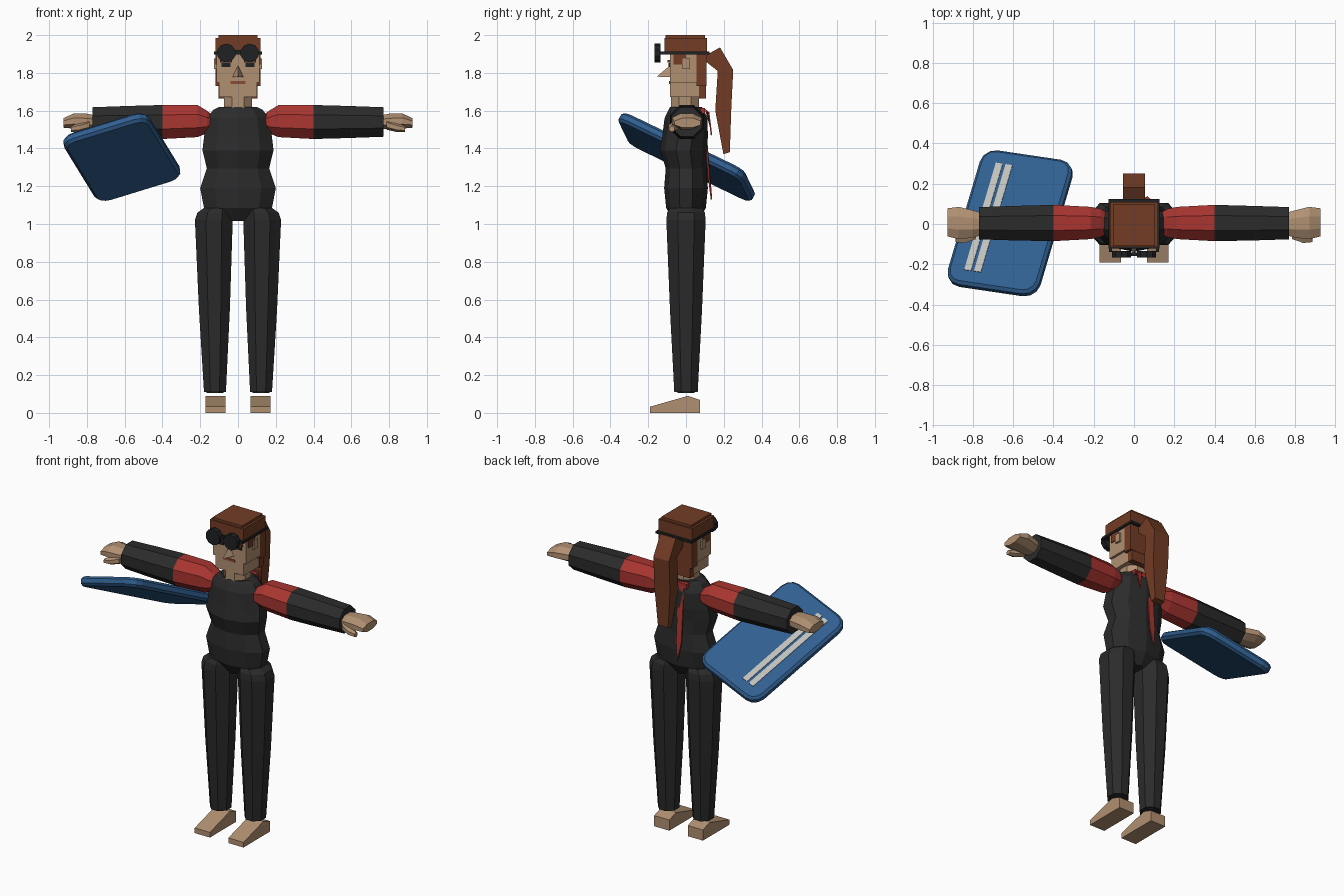
import bpy, bmesh
from math import pi, cos, sin
from mathutils import Vector, Matrix

old = bpy.data.objects.get("Cube")
if old:
    bpy.data.objects.remove(old)


def material(name, r, g, b):
    m = bpy.data.materials.new(name)
    m.use_nodes = True
    m.diffuse_color = (r, g, b, 1)
    m.node_tree.nodes["Principled BSDF"].inputs["Base Color"].default_value = (r, g, b, 1)
    return m


SKIN = material("skin", .44, .28, .17)
BLACK = material("black cloth", .024, .024, .024)
RED = material("red cloth", .40, .036, .03)
BLUE = material("board blue", .03, .115, .28)
GREY = material("stripe grey", .52, .52, .50)
HAIR = material("auburn hair", .17, .045, .018)
DARK = material("goggle black", .014, .015, .017)
MOUTH = material("lips", .27, .07, .035)


def finish(bm, name, *mats):
    bmesh.ops.recalc_face_normals(bm, faces=bm.faces)
    mesh = bpy.data.meshes.new(name)
    bm.to_mesh(mesh)
    bm.free()
    for m in mats:
        mesh.materials.append(m)
    ob = bpy.data.objects.new(name, mesh)
    bpy.context.collection.objects.link(ob)
    return ob


def box(name, mat, x0, x1, y0, y1, z0, z1):
    bm = bmesh.new()
    bmesh.ops.create_cube(bm, size=1)
    for v in bm.verts:
        v.co = ((x0 + x1) / 2 + v.co.x * (x1 - x0),
                (y0 + y1) / 2 + v.co.y * (y1 - y0),
                (z0 + z1) / 2 + v.co.z * (z1 - z0))
    return finish(bm, name, mat)


def loft(name, mats, rings, axis="z", sides=8, rule=None):
    """Skin flat-sided rings of (centre, radius_a, radius_b) along x or z."""
    bm = bmesh.new()
    k = 1 / cos(pi / sides)
    loops = []
    for c, ra, rb in rings:
        loop = []
        for i in range(sides):
            t = 2 * pi * (i + .5) / sides
            a, b = ra * k * cos(t), rb * k * sin(t)
            off = (a, b, 0) if axis == "z" else (0, a, b)
            loop.append(bm.verts.new(Vector(c) + Vector(off)))
        loops.append(loop)
    for p, q in zip(loops, loops[1:]):
        for i in range(sides):
            j = (i + 1) % sides
            bm.faces.new((p[i], p[j], q[j], q[i]))
    bm.faces.new(loops[0])
    bm.faces.new(loops[-1])
    if rule:
        for f in bm.faces:
            f.material_index = rule(f.calc_center_median())
    return finish(bm, name, *mats)


def prism(name, mat, outline, x0, x1):
    """Extrude a side outline of (y, z) points across x."""
    bm = bmesh.new()
    f = bm.faces.new([bm.verts.new((x0, y, z)) for y, z in outline])
    new = bmesh.ops.extrude_face_region(bm, geom=[f])["geom"]
    for v in new:
        if isinstance(v, bmesh.types.BMVert):
            v.co.x = x1
    return finish(bm, name, mat)


# Torso: hips, waist, bust and collar
loft("torso", [BLACK], [
    ((0, 0, 1.015), .04, .06), ((0, 0, 1.085), .18, .10), ((0, 0, 1.19), .20, .11),
    ((0, 0, 1.295), .165, .102), ((0, -.015, 1.39), .188, .117), ((0, -.005, 1.46), .18, .115),
    ((0, 0, 1.56), .165, .108), ((0, 0, 1.605), .13, .088), ((0, 0, 1.62), .10, .08)], sides=10)
loft("neck", [SKIN], [((0, -.005, 1.58), .075, .075), ((0, -.005, 1.69), .075, .075)])

for s, side in ((1, "left"), (-1, "right")):
    # Arm with red upper sleeve and black lower sleeve
    loft(side + "_sleeve", [RED, BLACK], [
        ((s * .14, .005, 1.54), .055, .04), ((s * .165, .005, 1.54), .07, .06),
        ((s * .215, .005, 1.545), .08, .085), ((s * .40, .005, 1.54), .09, .09),
        ((s * .58, .004, 1.54), .086, .085), ((s * .77, .004, 1.54), .08, .078)],
        axis="x", rule=lambda c: int(abs(c.x) > .40))
    # Hand with fingers and thumb
    loft(side + "_hand", [SKIN], [
        ((s * .755, 0, 1.54), .055, .035), ((s * .80, 0, 1.542), .068, .042),
        ((s * .87, .005, 1.545), .08, .04), ((s * .925, .008, 1.535), .07, .025)],
        axis="x")
    loft(side + "_thumb", [SKIN], [
        ((s * .785, -.05, 1.525), .025, .022), ((s * .84, -.07, 1.51), .024, .02),
        ((s * .885, -.075, 1.503), .015, .014)], axis="x", sides=6)
    # Trouser leg
    loft(side + "_leg", [BLACK], [
        ((s * .122, 0, .11), .058, .062), ((s * .125, 0, .55), .082, .085),
        ((s * .128, 0, 1.02), .10, .104), ((s * .122, 0, 1.06), .093, .10),
        ((s * .11, 0, 1.085), .07, .085)])
    loft(side + "_ankle", [BLACK], [
        ((s * .122, 0, .105), .045, .045), ((s * .122, 0, .125), .05, .05)])
    # Wedge-shaped foot
    prism(side + "_foot", SKIN, [(-.19, 0), (-.19, .033), (.01, .09), (.075, .068), (.075, 0)],
          s * .065, s * .172)
    # Ear, sideburn, eye and brow
    box(side + "_ear", SKIN, s * .10, s * .127, -.018, .02, 1.82, 1.875)
    box(side + "_sideburn", HAIR, s * .10, s * .12, -.065, 0, 1.845, 1.905)
    box(side + "_eye", DARK, s * .04, s * .088, -.092, -.08, 1.832, 1.852)
    box(side + "_brow", HAIR, s * .032, s * .095, -.098, -.08, 1.856, 1.868)
    # Round goggle lens
    bm = bmesh.new()
    bmesh.ops.create_cone(bm, cap_ends=True, segments=10, radius1=.05, radius2=.05, depth=.032,
                          matrix=Matrix.Translation((s * .062, -.15, 1.905))
                          @ Matrix.Rotation(pi / 2, 4, "X"))
    finish(bm, side + "_goggle_lens", DARK)
    box(side + "_goggle_arm", DARK, s * .108, s * .125, -.14, -.11, 1.898, 1.914)

# Head, narrower at the jaw
box("head", SKIN, -.115, .115, -.085, .10, 1.75, 1.92)
box("jaw", SKIN, -.10, .10, -.085, .10, 1.672, 1.76)
box("mouth", MOUTH, -.04, .04, -.09, -.08, 1.742, 1.756)

# Nose: a small pyramid jutting forward
bm = bmesh.new()
top, left, right, tip = [bm.verts.new(c) for c in (
    (0, -.084, 1.84), (.03, -.084, 1.778), (-.03, -.084, 1.778), (0, -.155, 1.78))]
for tri in ((top, left, tip), (top, tip, right), (left, right, tip), (top, right, left)):
    bm.faces.new(tri)
finish(bm, "nose", SKIN)

# Blocky hair: cap, raised crown, stepped back
box("hair_cap", HAIR, -.118, .118, -.115, .11, 1.9, 1.985)
box("hair_crown", HAIR, -.104, .104, -.108, .10, 1.98, 2.0)
box("hair_back", HAIR, -.118, .118, .055, .108, 1.73, 1.91)
box("hair_nape", HAIR, -.104, .104, .07, .106, 1.665, 1.74)

# Goggle strap and bridge
box("goggle_strap", DARK, -.126, .126, -.122, .125, 1.898, 1.912)
box("goggle_bridge", DARK, -.025, .025, -.158, -.142, 1.898, 1.92)

# Ponytail
tail = prism("ponytail", HAIR, [
    (.10, 1.89), (.18, 1.935), (.25, 1.815), (.24, 1.62), (.232, 1.38), (.198, 1.37),
    (.155, 1.60), (.168, 1.81), (.105, 1.86)], -.055, .055)
for v in tail.data.vertices:
    if v.co.z < 1.5:
        v.co.x *= .65

# Scarf knot and two hanging ends on the back
box("scarf_knot", RED, -.075, .075, .06, .10, 1.585, 1.615)
for name, x, lean, low in (("scarf_long_end", -.035, 0, 1.13), ("scarf_short_end", .035, .03, 1.47)):
    bm = bmesh.new()
    pts = ((x - .02, .095, 1.61), (x + .02, .095, 1.61),
           (x + lean + .018, .12, low + .12), (x + lean, .135, low), (x + lean - .018, .12, low + .12))
    bm.faces.new([bm.verts.new(p) for p in pts])
    solid = finish(bm, name, RED).modifiers.new("thickness", "SOLIDIFY")
    solid.thickness = .008
    solid.offset = 0

# Tilted board with rounded corners and chamfered rim
u = Vector((.44, -.065, .135)).normalized()
v = Vector((.19, .66, -.32))
v = (v - u * v.dot(u)).normalized()
n = u.cross(v)
frame = Matrix((u, v, n)).transposed().to_4x4()
frame.translation = (-.615, .004, 1.356)


def board_ring(bm, grow, z):
    ring = []
    for q, (sx, sy) in enumerate(((1, 1), (-1, 1), (-1, -1), (1, -1))):
        for i in range(4):
            t = pi / 2 * (q + i / 3)
            r = .075 + grow
            ring.append(bm.verts.new((sx * .165 + r * cos(t), sy * .307 + r * sin(t), z)))
    return ring


bm = bmesh.new()
rings = [board_ring(bm, g, z) for g, z in ((-.015, -.03), (0, -.015), (0, .012), (-.015, .026))]
for p, q in zip(rings, rings[1:]):
    for i in range(16):
        j = (i + 1) % 16
        bm.faces.new((p[i], p[j], q[j], q[i]))
bm.faces.new(rings[0])
bm.faces.new(rings[-1])
finish(bm, "board", BLUE).matrix_world = frame

# Two stripes on the board
for i, x in enumerate((-.134, -.083)):
    stripe = box("board_stripe_%d" % (i + 1), GREY, x - .018, x + .018, -.305, .305, .024, .03)
    stripe.matrix_world = frame
